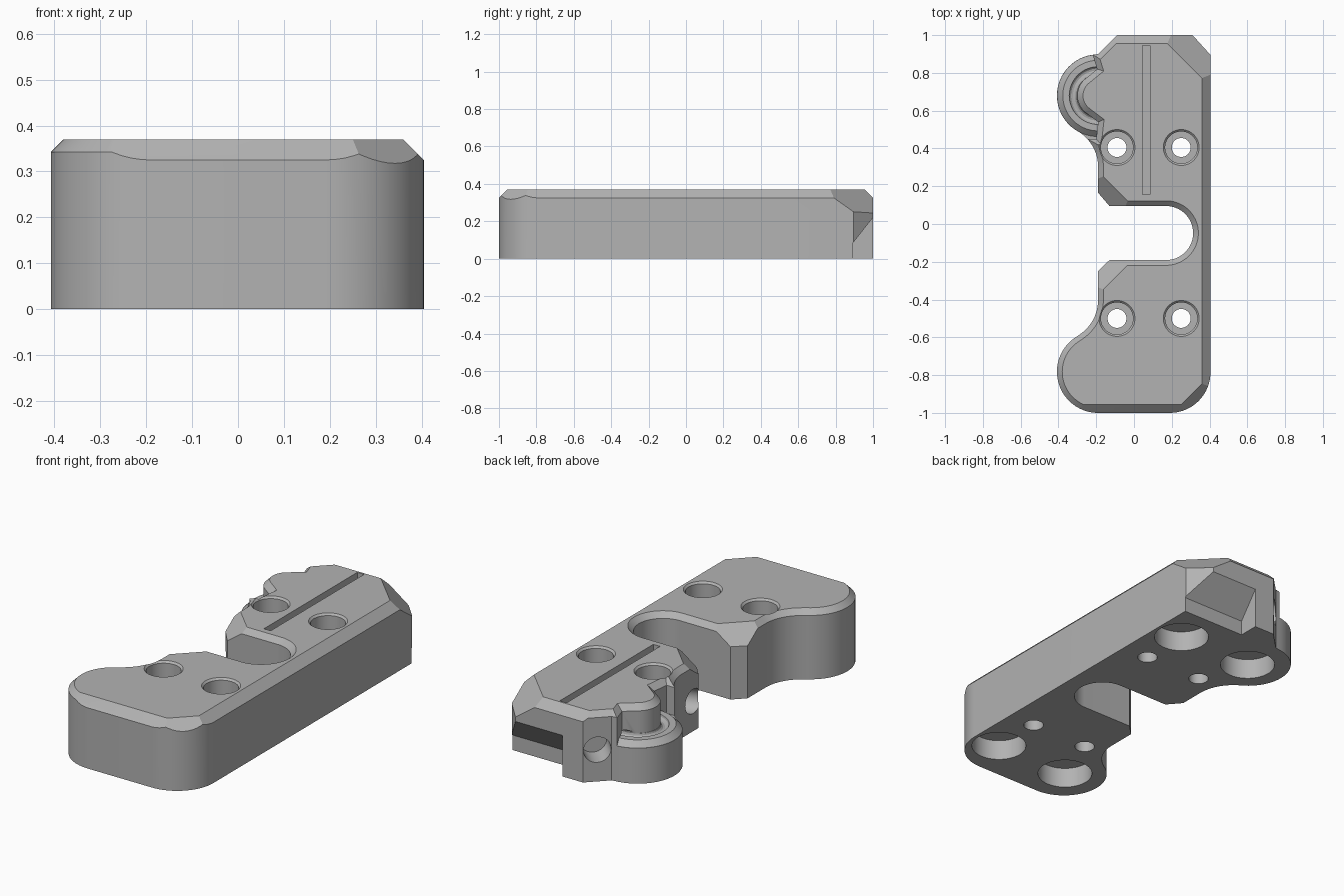
import bpy, bmesh, math
from mathutils import Vector, Matrix

if "Cube" in bpy.data.objects:
    bpy.data.objects.remove(bpy.data.objects["Cube"], do_unlink=True)

grey = bpy.data.materials.new("matte grey")
grey.use_nodes = True
grey.diffuse_color = (0.45, 0.45, 0.45, 1)
grey.node_tree.nodes["Principled BSDF"].inputs["Base Color"].default_value = grey.diffuse_color

TOP = 0.37


def arc(cx, cy, r, a0, a1, n):
    return [(cx + r * math.cos(math.radians(a0 + (a1 - a0) * i / n)),
             cy + r * math.sin(math.radians(a0 + (a1 - a0) * i / n))) for i in range(n + 1)]


def inset(points, d):
    """Mitred offset of a counter-clockwise outline, inward for positive d."""
    out = []
    for i, p in enumerate(points):
        p = Vector(p)
        e0 = (p - Vector(points[i - 1])).normalized()
        e1 = (Vector(points[(i + 1) % len(points)]) - p).normalized()
        n0, n1 = Vector((-e0.y, e0.x)), Vector((-e1.y, e1.x))
        out.append(tuple(p + (n0 + n1) * d / max(1 + n0.dot(n1), 0.3)))
    return out


def finish(name, bm):
    bmesh.ops.recalc_face_normals(bm, faces=bm.faces)
    me = bpy.data.meshes.new(name)
    bm.to_mesh(me)
    bm.free()
    ob = bpy.data.objects.new(name, me)
    bpy.context.collection.objects.link(ob)
    me.materials.append(grey)
    return ob


def loft(name, levels):
    """Closed solid through matching outlines stacked in z."""
    bm = bmesh.new()
    rings = [[bm.verts.new((x, y, z)) for x, y in pts] for pts, z in levels]
    for a, b in zip(rings, rings[1:]):
        for i in range(len(a)):
            j = (i + 1) % len(a)
            bm.faces.new((a[i], a[j], b[j], b[i]))
    bm.faces.new(rings[0][::-1])
    bm.faces.new(rings[-1])
    return finish(name, bm)


def turned(name, x, y, profile, seg=48):
    return loft(name, [(arc(x, y, r, 0, 360, seg)[:-1], z) for r, z in profile])


def block(name, size, matrix):
    bm = bmesh.new()
    bmesh.ops.create_cube(bm, size=1)
    bmesh.ops.transform(bm, matrix=matrix @ Matrix.Diagonal((*size, 1)), verts=bm.verts)
    return finish(name, bm)


def combine(target, tool, operation="DIFFERENCE"):
    tool.hide_render = True
    mod = target.modifiers.new("cut", "BOOLEAN")
    mod.operation, mod.object, mod.solver = operation, tool, "EXACT"
    bpy.context.view_layer.objects.active = target
    bpy.ops.object.modifier_apply(modifier=mod.name)
    bpy.data.objects.remove(tool, do_unlink=True)


def slope_cut(target, x, y, nx, ny, length):
    """45 degree chamfer through (x, y) on the top face, facing (nx, ny)."""
    side = Vector((nx, ny, 0)).normalized()
    n = (side + Vector((0, 0, 1))).normalized()
    down = (side - Vector((0, 0, 1))).normalized()
    along = n.cross(down)
    m = Matrix((along, down, n)).transposed().to_4x4()
    m.translation = Vector((x, y, TOP)) + n * 0.1
    combine(target, block("slope_cutter", (length, 0.5, 0.2), m))


def drill(target, start, direction, r, depth):
    ob = turned("drill", 0, 0, [(r, -depth), (r, 0.1)], 32)
    m = Vector(direction).to_track_quat("Z", "Y").to_matrix().to_4x4()
    m.translation = start
    ob.data.transform(m)
    combine(target, ob)


# Body outline: two lobes, a waist on one side and a U-shaped opening
outline = arc(0.19, -0.785, 0.215, -90, 0, 16)
outline += [(0.405, 0.895), (0.31, 1), (-0.09, 1), (-0.19, 0.9)]
outline += arc(-0.19, 0.68, 0.218, 95, 240, 28)
outline += arc(-0.41, 0.302, 0.22, 55, 0, 12)
outline += [(-0.19, 0.165), (-0.13, 0.095)]
outline += arc(0.17, -0.048, 0.143, 90, -90, 28)
outline += [(-0.13, -0.191), (-0.19, -0.25)]
outline += arc(-0.41, -0.402, 0.22, 0, -55, 12)
outline += arc(-0.19, -0.782, 0.218, 120, 270, 28)
EDGE = 0.028
body = loft("grip_body", [(outline, 0), (outline, TOP - EDGE), (inset(outline, EDGE), TOP)])

# Broad chamfers on the straight edges and corners
slope_cut(body, 0.36, 0, 1, 0, 3)
slope_cut(body, 0, -0.955, 0, -1, 3)
slope_cut(body, 0, 0.955, 0, 1, 3)
slope_cut(body, 0.305, -0.9, 1, -1, 0.6)
slope_cut(body, 0.27, 0.862, 1, 1, 0.8)
slope_cut(body, -0.095, -0.28, -1, 1, 0.22)
slope_cut(body, -0.095, 0.185, -1, -1, 0.22)

# Rear lobe lowered around a rounded core
step = [(-0.6, 0.45), (-0.2, 0.45), (-0.19, 0.54)]
step += arc(-0.185, 0.68, 0.115, 235, 125, 20)
step += [(-0.195, 0.82), (-0.22, 0.9), (-0.3, 0.96), (-0.6, 0.96)]
combine(body, loft("step_cutter", [(step, 0.19), (step, 0.34), (inset(step, -0.06), 0.40)]))
combine(body, turned("lobe_shelf", -0.19, 0.68, [(0.217, 0.15), (0.217, 0.19), (0.187, 0.22)], 64), "UNION")

# Ring groove in the lobe shelf
bpy.ops.mesh.primitive_torus_add(location=(-0.19, 0.68, 0.22), major_radius=0.133,
                                 minor_radius=0.02, major_segments=48, minor_segments=12)
combine(body, bpy.context.object)

# Undercut with a sloping ceiling at the rear corner
notch = loft("notch_cutter", [([(0.89, -0.1), (1.1, -0.1), (1.1, 0.347), (0.89, 0.08)], z) for z in (0.03, 0.6)])
notch.data.transform(Matrix(((0, 0, 1), (1, 0, 0), (0, 1, 0))).to_4x4())
combine(body, notch)

# Long shallow groove on the top
combine(body, block("groove_cutter", (0.04, 0.79, 0.1), Matrix.Translation((0.065, 0.55, TOP + 0.01))))

# Screw holes from above and round pockets from below
for x in (-0.09, 0.25):
    for y in (-0.5, 0.405):
        combine(body, turned("screw_cutter", x, y, [
            (0.05, -0.1), (0.05, 0.2), (0.085, 0.2), (0.085, TOP - 0.01), (0.095, TOP), (0.095, 0.5)]))
for x in (-0.19, 0.25):
    for y in (-0.775, 0.675):
        combine(body, turned("pocket_cutter", x, y, [(0.138, -0.1), (0.138, 0.11)]))

# Side bores beside the rear lobe
drill(body, (-0.14, 0.95, 0.17), (-1, 1, 0), 0.068, 0.12)
drill(body, (-0.19, 0.21, 0.16), (-1, -0.3, 0), 0.065, 0.1)

# Single material, smooth curves with sharp edges
body.data.materials.clear()
body.data.materials.append(grey)
for p in body.data.polygons:
    p.material_index = 0
bpy.ops.object.select_all(action="DESELECT")
body.select_set(True)
bpy.context.view_layer.objects.active = body
bpy.ops.object.shade_smooth_by_angle(angle=math.radians(25))
